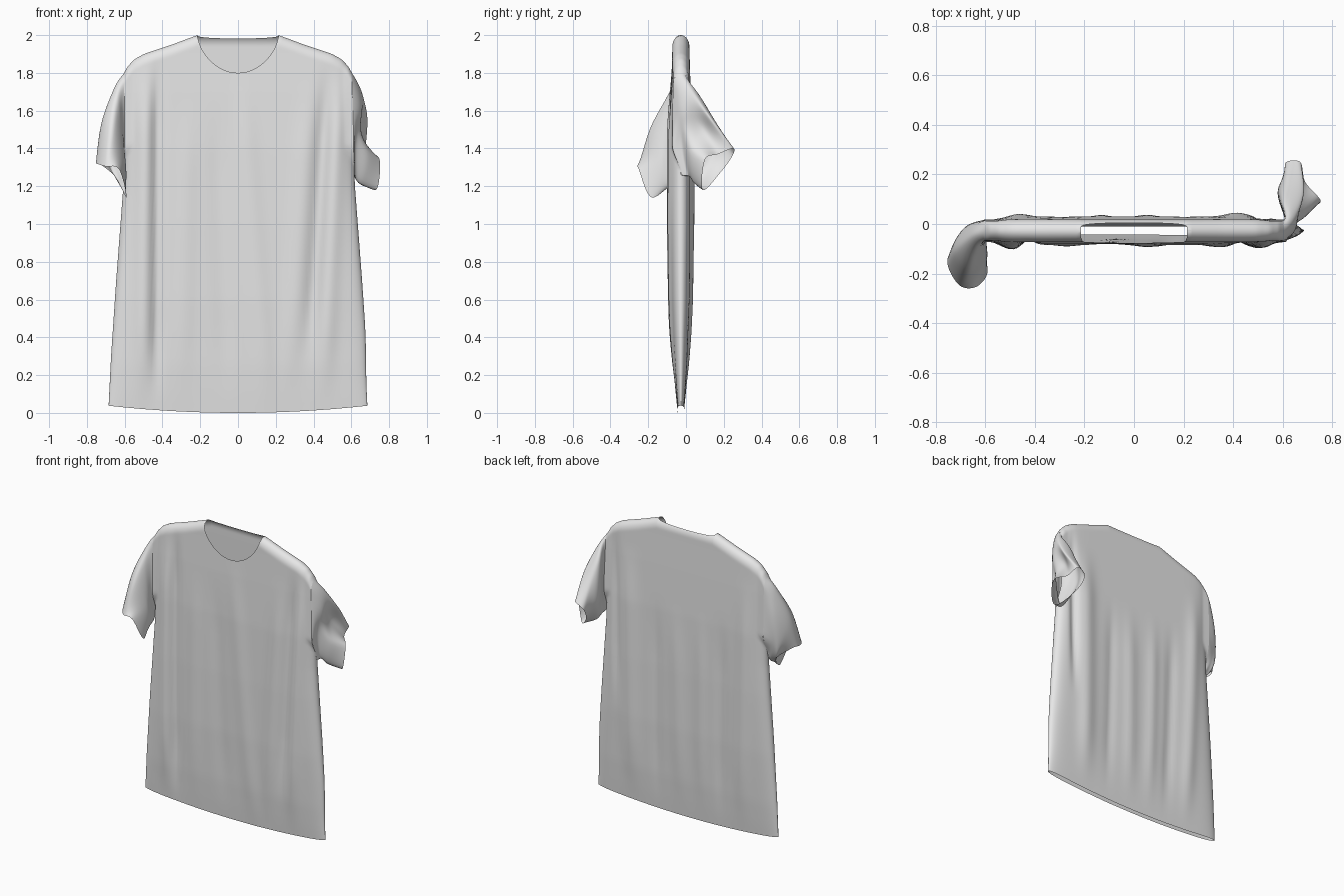
import bpy, bmesh, math
from mathutils import Vector

if "Cube" in bpy.data.objects:
    bpy.data.objects.remove(bpy.data.objects["Cube"])

fabric = bpy.data.materials.new("light_grey_fabric")
fabric.diffuse_color = (0.8, 0.8, 0.8, 1)
fabric.use_nodes = True
fabric.node_tree.nodes["Principled BSDF"].inputs["Base Color"].default_value = fabric.diffuse_color

NECK, HALF, MID = 0.215, 0.605, -0.027


def interp(table, t):
    """Linear lookup in (position, value) pairs."""
    if t <= table[0][0]:
        return table[0][1]
    for (a, va), (b, vb) in zip(table, table[1:]):
        if t <= b:
            return va + (vb - va) * (t - a) / (b - a)
    return table[-1][1]


def smooth(a, b, t):
    t = max(0.0, min(1.0, (t - a) / (b - a)))
    return t * t * (3 - 2 * t)


def finish(name, bm):
    bmesh.ops.remove_doubles(bm, verts=bm.verts, dist=0.0004)
    bmesh.ops.recalc_face_normals(bm, faces=bm.faces)
    for f in bm.faces:
        f.smooth = True
    me = bpy.data.meshes.new(name)
    bm.to_mesh(me)
    bm.free()
    me.materials.append(fabric)
    ob = bpy.data.objects.new(name, me)
    bpy.context.collection.objects.link(ob)
    return ob


def add_grid(bm, rows, wrap=False):
    vs = [[bm.verts.new(p) for p in r] for r in rows]
    n = len(vs[0])
    for a, b in zip(vs, vs[1:]):
        for i in range(n if wrap else n - 1):
            j = (i + 1) % n
            bm.faces.new((a[i], a[j], b[j], b[i]))


# Body outline tables
SHOULDER = [(NECK, 2.0), (0.35, 1.95), (0.5, 1.90), (0.55, 1.872), (0.585, 1.835), (HALF, 1.80)]
WIDTH = [(0, 0.687), (0.3, 0.672), (0.7, 0.645), (1.2, 0.607), (1.4, 0.60), (1.8, 0.603)]
DEPTH = [(0, 0.016), (0.1, 0.024), (0.25, 0.034), (0.6, 0.048), (1.0, 0.055),
         (1.4, 0.057), (1.7, 0.052), (1.9, 0.046), (2.0, 0.044)]

# Soft cloth folds: x at top, x at bottom, width, height, lower z, upper z
FRONT_FOLDS = [(-0.49, -0.51, 0.05, 0.022, 0.1, 1.8), (-0.425, -0.43, 0.03, -0.022, 0.1, 1.85),
               (0.47, 0.36, 0.04, -0.022, 0.3, 1.8), (0.54, 0.45, 0.05, 0.018, 0.1, 1.75),
               (0.38, 0.26, 0.05, 0.010, 0.1, 1.7), (-0.26, -0.30, 0.05, 0.007, 0.1, 1.6),
               (0.02, 0.16, 0.05, 0.009, 0.0, 1.75), (-0.12, -0.06, 0.05, -0.007, 0.1, 1.6)]
BACK_FOLDS = [(0.52, 0.50, 0.025, -0.018, 0.7, 1.8), (0.42, 0.40, 0.06, 0.016, 0.1, 1.7),
              (-0.48, -0.42, 0.05, 0.012, 0.1, 1.7), (-0.30, -0.26, 0.04, -0.010, 0.1, 1.4),
              (0.20, 0.22, 0.04, -0.008, 0.1, 1.4), (0.06, 0.04, 0.045, 0.009, 0.1, 1.4),
              (-0.14, -0.12, 0.04, 0.008, 0.1, 1.4)]


def fold(folds, x, z):
    total = 0
    for xt, xb, w, h, z0, z1 in folds:
        c = xb + (xt - xb) * z / 1.8
        fade = smooth(z0 - 0.1, z0 + 0.4, z) * (1 - smooth(z1 - 0.35, z1 + 0.1, z))
        total += h * fade * math.exp(-((x - c) / w) ** 2)
    return total


def body_point(u, v, side):
    xt = abs(u) * HALF
    crest = interp(SHOULDER, xt)
    top = crest
    if xt < NECK - 1e-6:      # neckline: deep in front, shallow behind
        q = 1 - (xt / NECK) ** 2
        top = 2.0 - (0.2 * q ** 0.62 if side < 0 else 0.018 * q ** 0.35)
    hem = 0.038 * u * u
    z = hem + v * (top - hem)
    x = u * interp(WIDTH, z)
    if u > 0:
        x += 0.012 * u * smooth(0.1, 0.5, z) * (1 - smooth(1.4, 1.8, z))
    # rounding to the side seams, left open at the armholes
    c = math.sqrt(max(0, 1 - abs(u) ** 12))
    c = max(c, 0.8 * smooth(1.26, 1.42, z))
    d = min(max(crest - z, 0) / 0.06, 1)
    c *= math.sqrt(max(0, 1 - (1 - d) ** 2))
    bulge = fold(FRONT_FOLDS if side < 0 else BACK_FOLDS, x, z)
    return Vector((x, MID + side * c * (interp(DEPTH, z) + bulge), z))


# Body: front and back panels joined at shoulders and side seams
uN = NECK / HALF
outer = [uN + (1 - uN) * math.sin(math.pi / 2 * i / 30) for i in range(1, 31)]
inner = [uN * math.sin(math.pi / 2 * i / 14) for i in range(-14, 15)]
cols = [-u for u in reversed(outer)] + inner + outer
vrows = [1 - (1 - i / 80) ** 1.7 for i in range(81)]
bm = bmesh.new()
for side in (-1, 1):
    add_grid(bm, [[body_point(u, v, side) for u in cols] for v in vrows])
finish("shirt_body", bm)


def spline(p0, p1, p2, p3, t):
    return 0.5 * (2 * p1 + (p2 - p0) * t + (2 * p0 - 5 * p1 + 4 * p2 - p3) * t * t
                  + (3 * p1 - p0 - 3 * p2 + p3) * t ** 3)


def armhole(u):
    """Ring on the body edge: top, down the front, bottom, up the back."""
    ring = []
    for k in range(48):
        z = 1.53 + 0.27 * math.cos(math.pi * k / 24)
        ring.append(body_point(u, (z - 0.038) / 1.762, -1 if k <= 24 else 1))
    return ring


def sleeve(name, s, rings):
    """Loft from armhole to open cuff through rings: top, front x2, bottom, back x2."""
    n, steps = 6, 8
    fine = [armhole(s)]
    for r in rings:
        r = [Vector(p) for p in r]
        fine.append([spline(r[i - 1], r[i], r[(i + 1) % n], r[(i + 2) % n], k / steps)
                     for i in range(n) for k in range(steps)])
    ext = [armhole(s * 0.93)] + fine + [fine[-1]]
    rows = []
    for i in range(len(fine) - 1):
        for k in range(steps):
            rows.append([spline(*q, k / steps) for q in zip(*ext[i:i + 4])])
    rows.append(fine[-1])
    bm = bmesh.new()
    add_grid(bm, rows, wrap=True)
    finish(name, bm)


# Left sleeve hangs forward
sleeve("left_sleeve", -1, [
    [(-.655, -.05, 1.72), (-.635, -.12, 1.62), (-.60, -.115, 1.38), (-.60, -.06, 1.22), (-.655, -.01, 1.36), (-.665, -.005, 1.58)],
    [(-.72, -.115, 1.54), (-.665, -.195, 1.49), (-.60, -.15, 1.33), (-.60, -.11, 1.19), (-.67, -.03, 1.29), (-.715, -.055, 1.45)],
    [(-.75, -.17, 1.32), (-.70, -.25, 1.305), (-.63, -.25, 1.29), (-.59, -.18, 1.14), (-.65, -.06, 1.25), (-.735, -.11, 1.32)]])

# Right sleeve hangs backward with a hollow in front
sleeve("right_sleeve", 1, [
    [(.65, .03, 1.71), (.655, -.01, 1.60), (.625, -.02, 1.45), (.62, .02, 1.25), (.585, .09, 1.42), (.60, .08, 1.65)],
    [(.685, .13, 1.56), (.64, .09, 1.50), (.69, .03, 1.38), (.65, .05, 1.21), (.585, .14, 1.36), (.61, .16, 1.52)],
    [(.67, .25, 1.40), (.69, .17, 1.37), (.75, .10, 1.34), (.73, .09, 1.18), (.635, .18, 1.27), (.61, .245, 1.36)]])
